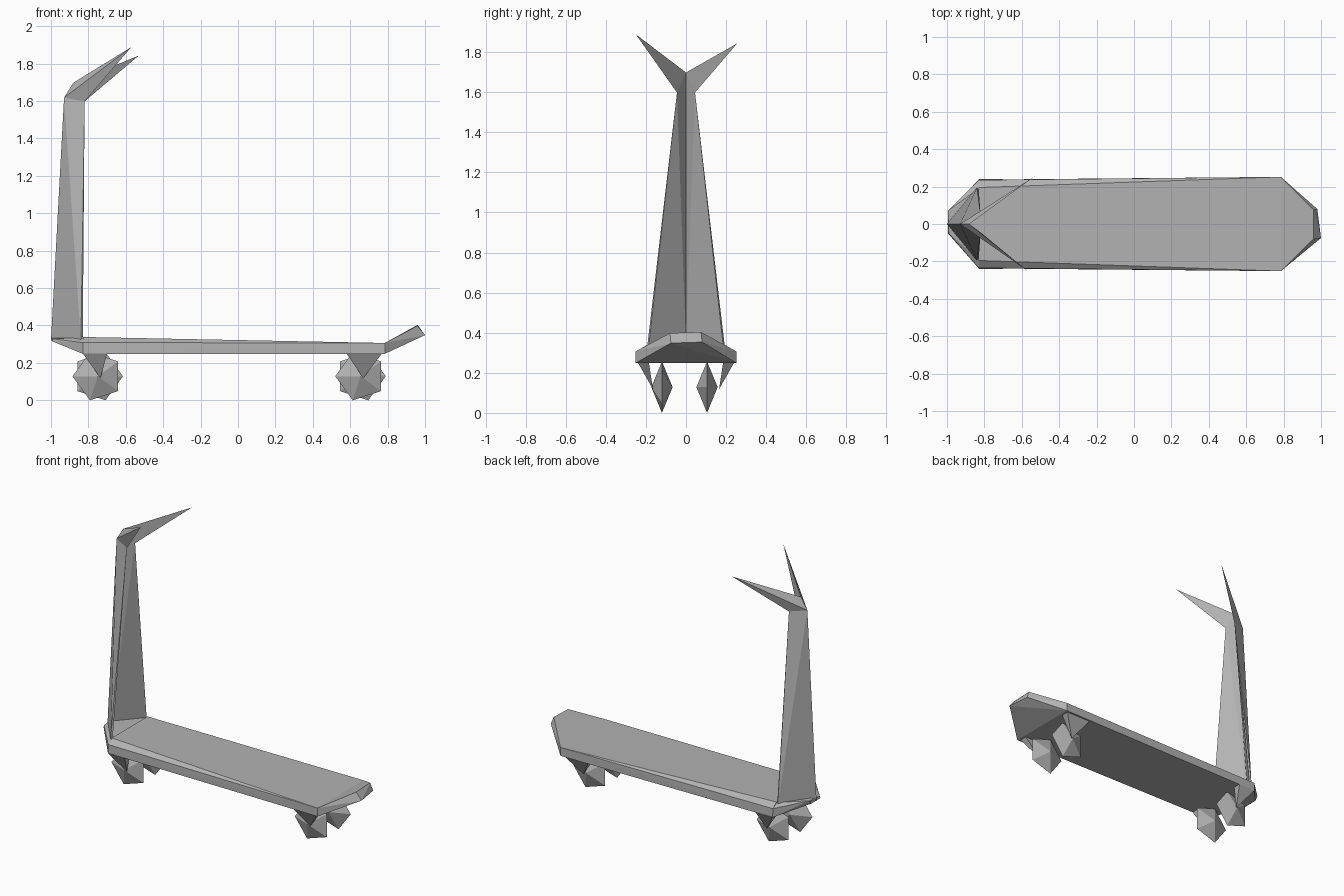
import bpy, bmesh, math

if "Cube" in bpy.data.objects:
    bpy.data.objects.remove(bpy.data.objects["Cube"])

grey = bpy.data.materials.new("dark_grey")
grey.diffuse_color = (0.45, 0.45, 0.45, 1)
grey.use_nodes = True
grey.node_tree.nodes["Principled BSDF"].inputs["Base Color"].default_value = grey.diffuse_color


def hull(name, *groups):
    """One flat-faced object made of one convex solid per point group."""
    bm = bmesh.new()
    for pts in groups:
        vs = [bm.verts.new(p) for p in pts]
        res = bmesh.ops.convex_hull(bm, input=vs)
        junk = [v for v in res["geom_interior"] if isinstance(v, bmesh.types.BMVert)]
        bmesh.ops.delete(bm, geom=junk, context='VERTS')
    bmesh.ops.recalc_face_normals(bm, faces=bm.faces)
    me = bpy.data.meshes.new(name)
    bm.to_mesh(me)
    bm.free()
    me.materials.append(grey)
    ob = bpy.data.objects.new(name, me)
    bpy.context.collection.objects.link(ob)
    return ob


def pair(x, y, z):
    return [(x, -y, z), (x, y, z)]


# Deck: flat board with a bevel that widens towards the column
rear = pair(0.785, 0.252, 0.25) + pair(0.785, 0.252, 0.308)
front = pair(-0.83, 0.237, 0.25) + pair(-0.83, 0.235, 0.31)
hull("deck", rear + front + pair(-0.83, 0.195, 0.34))

# Upturned tail and nose
hull("kick_tail", rear + [(1.0, -0.075, 0.35), (0.98, 0.08, 0.355),
                          (0.96, -0.08, 0.40), (0.96, 0.075, 0.405)])
hull("nose", front + pair(-0.83, 0.19, 0.335)
     + pair(-0.995, 0.05, 0.318) + [(-0.99, -0.05, 0.33), (-0.995, 0.07, 0.345)])

# Steering column: two thin leaning fins meeting in a V, open towards the deck
back, saddle = (-0.93, 0, 1.62), (-0.88, 0, 1.70)
fins, spikes = [], []
for s, tip in ((-1, (-0.57, -0.25, 1.89)), (1, (-0.53, 0.255, 1.845))):
    side = (-0.82, s * 0.045, 1.60)
    fins.append([(-1, 0, 0.32), (-0.84, s * 0.195, 0.32), (-0.83, s * 0.185, 0.34),
                 (-0.975, 0, 0.34), back, side, saddle])
    spikes.append([back, side, saddle, tip])
hull("column", *fins)

# Handlebars: pointed grips
hull("handlebars", *spikes)

# Wheels: five-sided double cones, and pyramid brackets reaching their hubs
R = 0.135
for label, cx, x0, x1 in (("front", -0.75, -0.83, -0.70), ("rear", 0.655, 0.58, 0.77)):
    for s, side, turn in ((-1, "right", math.pi), (1, "left", 0)):
        y = -0.12 if s < 0 else 0.105
        rim = [(cx + R * math.cos(turn + i * math.tau / 5), y,
                0.13 + R * math.sin(turn + i * math.tau / 5)) for i in range(5)]
        hull(f"{label}_{side}_wheel",
             rim + [(cx, y - 0.053, 0.13), (cx, y + 0.053, 0.13)])
        base = [(x, s * w, 0.252) for x in (x0, x1) for w in (0.185, 0.24)]
        hull(f"{label}_{side}_bracket", base + [(cx + 0.015, s * 0.165, 0.12)])

# Settle the wheels on the ground
low = min(v.co.z for o in bpy.data.objects for v in o.data.vertices)
for o in bpy.data.objects:
    o.location.z -= low
